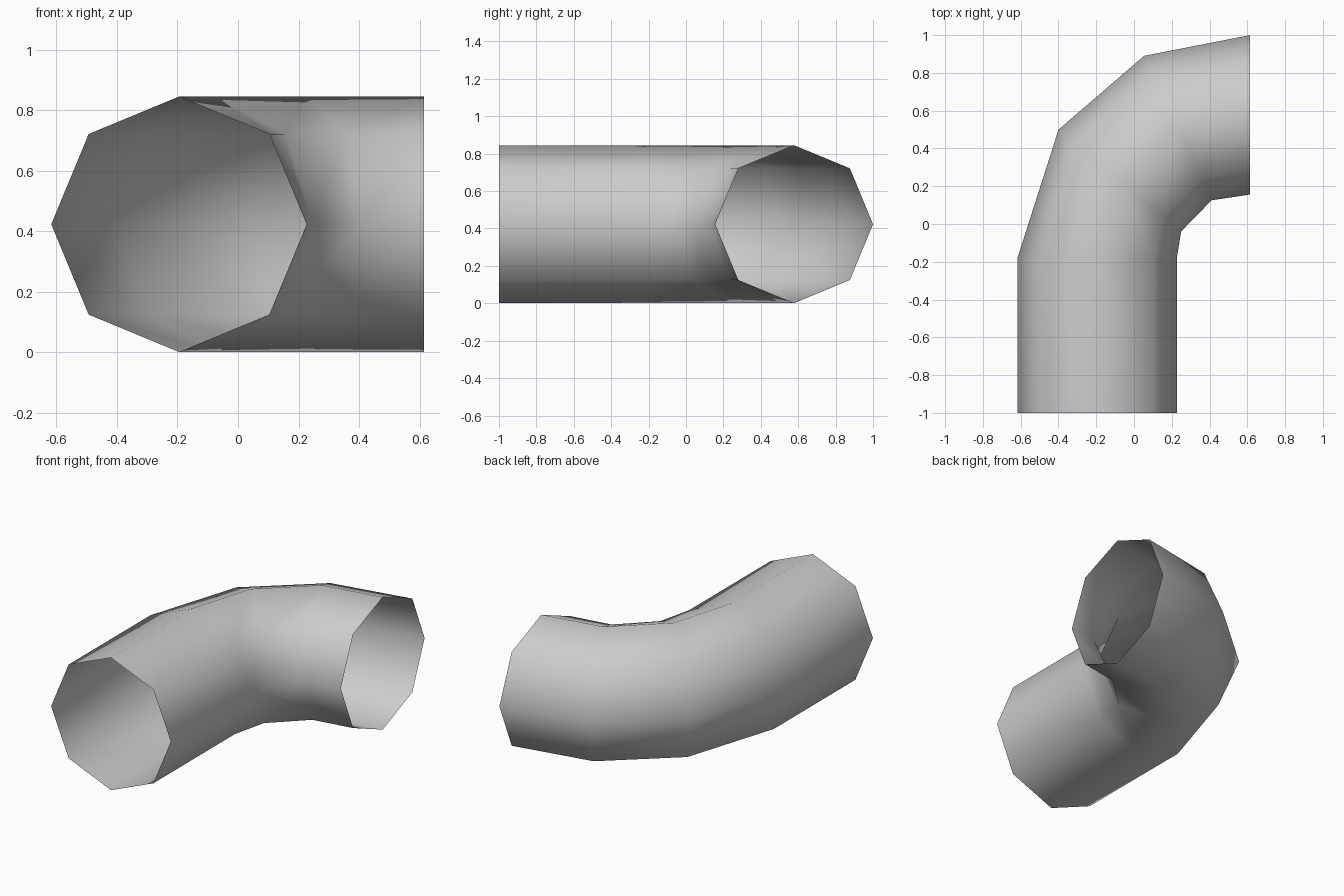
import bpy, bmesh, math
from mathutils import Vector

if "Cube" in bpy.data.objects:
    bpy.data.objects.remove(bpy.data.objects["Cube"])

SIDES = 8
RADIUS = 0.422
HEIGHT = 0.423  # height of the pipe's centre line

# Bend stations: centre x, centre y, and heading from +y (0) towards +x (90)
STATIONS = [
    (-0.195, -1.00, 0),
    (-0.195, -0.18, 0),
    (-0.075, 0.23, 39.7),
    (0.232, 0.508, 65),
    (0.615, 0.578, 90),
]

grey = bpy.data.materials.new("pipe grey")
grey.diffuse_color = (0.6, 0.6, 0.6, 1)
grey.use_nodes = True
grey.node_tree.nodes["Principled BSDF"].inputs["Base Color"].default_value = grey.diffuse_color


def ring(bm, x, y, heading):
    """Octagonal cross-section, upright and square to the heading."""
    a = math.radians(heading)
    side = Vector((math.cos(a), -math.sin(a), 0))
    centre = Vector((x, y, HEIGHT))
    verts = []
    for i in range(SIDES):
        t = 2 * math.pi * i / SIDES
        verts.append(bm.verts.new(
            centre + RADIUS * (side * math.cos(t) + Vector((0, 0, math.sin(t))))))
    return verts


# Open, thin-walled elbow pipe
bm = bmesh.new()
rings = [ring(bm, *s) for s in STATIONS]
for r0, r1 in zip(rings, rings[1:]):
    for i in range(SIDES):
        j = (i + 1) % SIDES
        face = bm.faces.new((r0[i], r1[i], r1[j], r0[j]))
        face.smooth = True
bmesh.ops.recalc_face_normals(bm, faces=bm.faces)

# Make sure the walls face outwards
bm.faces.ensure_lookup_table()
first = bm.faces[0]
axis = Vector((STATIONS[0][0], first.calc_center_median().y, HEIGHT))
if first.normal.dot(first.calc_center_median() - axis) < 0:
    bmesh.ops.reverse_faces(bm, faces=bm.faces)

mesh = bpy.data.meshes.new("elbow_pipe")
bm.to_mesh(mesh)
bm.free()
mesh.materials.append(grey)
bpy.context.collection.objects.link(bpy.data.objects.new("elbow_pipe", mesh))
